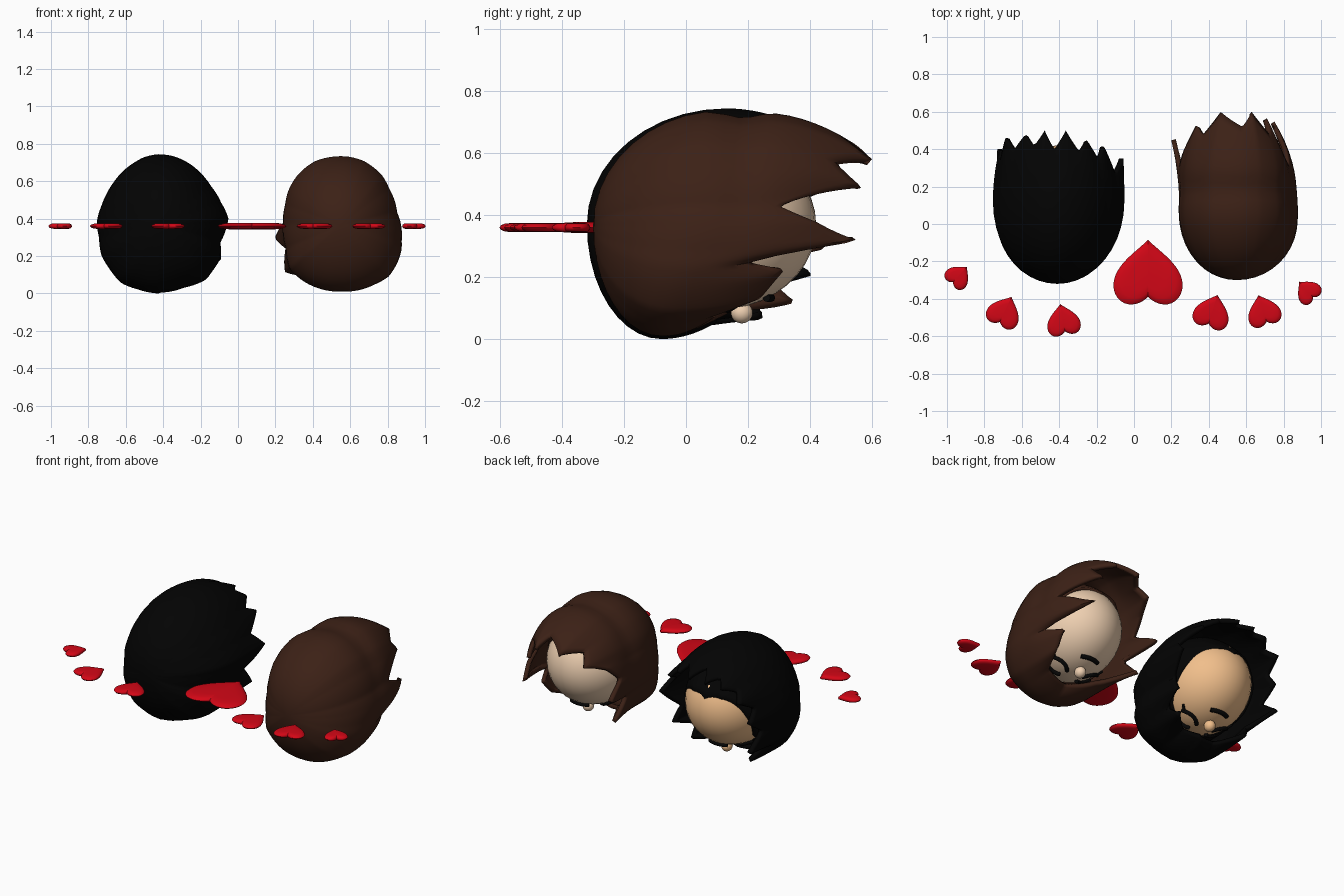
import bpy, bmesh, math
from mathutils import Vector, Matrix

if "Cube" in bpy.data.objects:
    bpy.data.objects.remove(bpy.data.objects["Cube"])


def material(name, col):
    m = bpy.data.materials.new(name)
    m.diffuse_color = (*col, 1)
    m.use_nodes = True
    m.node_tree.nodes["Principled BSDF"].inputs["Base Color"].default_value = m.diffuse_color
    return m


RED = material("red", (0.65, 0.002, 0.008))
INK = material("ink", (0.002, 0.002, 0.002))
BROWN = material("brown", (0.045, 0.015, 0.008))
BLACK = material("black", (0.001, 0.001, 0.001))
PALE = material("pale skin", (0.86, 0.63, 0.44))
TAN = material("tan skin", (0.88, 0.52, 0.26))


def finish(name, bm, mat, angle=45):
    bmesh.ops.recalc_face_normals(bm, faces=bm.faces)
    me = bpy.data.meshes.new(name)
    bm.to_mesh(me)
    bm.free()
    ob = bpy.data.objects.new(name, me)
    bpy.context.collection.objects.link(ob)
    me.materials.append(mat)
    bpy.ops.object.select_all(action='DESELECT')
    ob.select_set(True)
    bpy.context.view_layer.objects.active = ob
    bpy.ops.object.shade_smooth_by_angle(angle=math.radians(angle))
    return ob


def ball(name, loc, radii, mat):
    bm = bmesh.new()
    mtx = Matrix.Translation(loc) @ Matrix.Diagonal((*radii, 1))
    bmesh.ops.create_uvsphere(bm, u_segments=36, v_segments=20, radius=1, matrix=mtx)
    return finish(name, bm, mat)


def lookup(keys, a):
    # linear interpolation of (radius, tip y, tip radius) around the head
    for k0, k1 in zip(keys, keys[1:]):
        if k0[0] <= a <= k1[0]:
            t = (a - k0[0]) / (k1[0] - k0[0])
            return [p + (q - p) * t for p, q in zip(k0[1:], k1[1:])]


def hair(name, cx, cz, y0, keys, dip, side_y, mat, power=2.0):
    # meridians run from the crown (-y) to a zigzag hem of locks (+y)
    n, half = 144, 10
    bm = bmesh.new()
    pole = bm.verts.new((cx, y0, cz))
    cols = []
    for i in range(n):
        deg = -90 + 360 * i / n
        a = math.radians(deg)
        R, tip, rt = lookup(keys, deg)
        sn = math.sin(a)
        ye = side_y + ((side_y + 0.08) * sn if sn < 0 else (0.13 - side_y) * sn)
        col = []
        for j in range(1, 2 * half + 1):
            if j <= half:
                th = j / half * math.pi / 2
                y, r = ye - (ye - y0) * math.cos(th), R * math.sin(th)
            else:
                s = (j - half) / half
                y, r = ye + (tip - ye) * s, R + (rt - R) * s ** power
            r *= 1 - dip * max(0, sn + 0.3) * math.exp(-((y - 0.18) / 0.07) ** 2)
            col.append(bm.verts.new((cx + r * math.cos(a), y, cz + r * sn)))
        cols.append(col)
    for i in range(n):
        c, d = cols[i], cols[(i + 1) % n]
        bm.faces.new((pole, c[0], d[0]))
        for j in range(2 * half - 1):
            bm.faces.new((c[j], c[j + 1], d[j + 1], d[j]))
    ob = finish(name, bm, mat)
    sol = ob.modifiers.new("thickness", 'SOLIDIFY')
    sol.thickness = 0.025
    sol.offset = -1
    return ob


def stroke(name, pts, r, mat):
    cu = bpy.data.curves.new(name, 'CURVE')
    cu.dimensions = '3D'
    cu.bevel_depth = r
    cu.bevel_resolution = 2
    cu.use_fill_caps = True
    sp = cu.splines.new('POLY')
    sp.points.add(len(pts) - 1)
    for p, co in zip(sp.points, pts):
        p.co = (*co, 1)
    ob = bpy.data.objects.new(name, cu)
    bpy.context.collection.objects.link(ob)
    cu.materials.append(mat)


def face(tag, cx, cz, skin):
    C, rad = Vector((cx, 0.1, cz)), Vector((0.265, 0.32, 0.27))
    ball(tag + "_head", C, rad, skin)
    ball(tag + "_nose", (cx, 0.18, cz - 0.28), (0.032, 0.035, 0.034), skin)

    def on_face(x, y):
        q = 1 - (x / rad.x) ** 2 - ((y - C.y) / rad.y) ** 2
        return (cx + x, y, cz - rad.z * math.sqrt(q) - 0.006)

    # closed eyes, brows and lashes, then mouth
    for s, side in ((-1, "left"), (1, "right")):
        for k, (y, w) in enumerate(((0.13, 0.055), (0.075, 0.05))):
            stroke(f"{tag}_{side}_{('eye', 'brow')[k]}",
                   [on_face(s * 0.11 + w * t / 4, y + (0.03 if k == 0 else -0.02) * (1 - (t / 4) ** 2))
                    for t in range(-4, 5)], 0.012, INK)
        stroke(f"{tag}_{side}_lash", [on_face(s * 0.155, 0.14), on_face(s * 0.18, 0.16)], 0.008, INK)
    stroke(tag + "_mouth", [on_face(0.06 * t / 4, 0.275 - 0.015 * (t / 4) ** 2)
                            for t in range(-4, 5)], 0.013, INK)


# brown head: (angle, radius, tip y, tip radius)
brown = [(-90, .355, .05, .30), (-60, .365, .10, .33), (-47, .375, .24, .32), (-31, .36, .32, .27),
         (-22, .35, .20, .31), (-14, .335, .56, .20), (3, .32, .42, .26), (13, .31, .30, .29),
         (38, .33, .57, .20), (50, .35, .48, .27), (70, .37, .60, .23), (84, .375, .52, .28),
         (112, .375, .60, .23), (130, .36, .48, .28), (147, .34, .53, .26), (160, .32, .40, .30),
         (178, .31, .30, .31), (191, .315, .46, .36), (203, .32, .22, .32), (220, .36, .34, .39),
         (238, .36, .15, .32), (270, .355, .05, .30)]
hair("brown_hair", 0.55, 0.365, -0.30, brown, 0.05, 0.08, BROWN, 2.5)
face("brown_haired", 0.55, 0.365, PALE)

# black head
black = [(-90, .365, .10, .31), (-70, .36, .07, .31), (-51, .38, .20, .38), (-42, .37, .12, .35),
         (-30, .365, .27, .37), (-17, .33, .22, .31), (5, .36, .35, .355), (20, .34, .27, .33),
         (37, .335, .42, .31), (45, .34, .35, .31), (57, .35, .45, .29), (68, .36, .39, .31),
         (80, .37, .50, .26), (93, .375, .40, .30), (105, .37, .50, .26), (114, .36, .42, .30),
         (126, .35, .48, .29), (138, .34, .40, .31), (150, .335, .46, .32), (163, .335, .34, .32),
         (178, .345, .40, .31), (192, .34, .28, .32), (207, .36, .41, .36), (220, .365, .2, .34),
         (236, .38, .25, .37), (250, .37, .08, .33), (270, .37, .10, .315)]
hair("black_hair", -0.41, 0.37, -0.32, black, 0, 0.12, BLACK)
face("black_haired", -0.41, 0.37, TAN)

# inner nape layers lying close on each skull
nape_b = [(-90, .28, .0, .27), (-30, .28, .08, .275), (15, .285, .26, .235), (50, .285, .33, .21),
          (90, .288, .37, .16), (130, .285, .33, .21), (165, .285, .26, .235), (210, .28, .08, .275),
          (270, .28, .0, .27)]
nape_k = [(-90, .28, .0, .27), (-40, .28, .1, .275), (0, .285, .26, .24), (50, .285, .38, .15),
          (90, .288, .405, .10), (130, .285, .38, .15), (180, .285, .30, .225), (215, .285, .22, .26),
          (235, .28, .1, .275), (270, .28, .0, .27)]
hair("brown_nape", 0.55, 0.365, -0.22, nape_b, 0, 0.06, BROWN)
hair("black_nape", -0.41, 0.37, -0.22, nape_k, 0, 0.06, BLACK)


def heart(name, cx, cy, size, turn):
    # puffed heart, point towards +y before turning
    n, h = 56, 0.018 if size > 0.3 else 0.015
    bm = bmesh.new()
    rows = [(.55, 1), (.8, .85), (.94, .5), (1, 0), (.94, -.5), (.8, -.85), (.55, -1)]
    rot = Matrix.Rotation(math.radians(turn), 3, 'Z')
    rings = []
    for s, z in rows:
        ring = []
        for i in range(n):
            t = 2 * math.pi * i / n
            x = 16 * math.copysign(abs(math.sin(t)) ** 2.3, math.sin(t))
            y = -(13 * math.cos(t) - 3.5 * math.cos(2 * t) - 1.5 * math.cos(3 * t) - 0.5 * math.cos(4 * t)) - 2.5
            p = rot @ Vector((x * s * size / 32, y * s * size / 28, 0))
            ring.append(bm.verts.new((cx + p.x, cy + p.y, 0.36 + z * h)))
        rings.append(ring)
    for a, b in zip(rings, rings[1:]):
        for i in range(n):
            k = (i + 1) % n
            bm.faces.new((a[i], a[k], b[k], b[i]))
    bm.faces.new(rings[0])
    bm.faces.new(rings[-1][::-1])
    finish(name, bm, RED, 60)


# arc of hearts
for i, spec in enumerate([(0.075, -0.255, 0.37, 0), (-0.935, -0.275, 0.135, -42), (-0.69, -0.465, 0.18, -25),
                          (-0.38, -0.51, 0.18, 10), (0.42, -0.465, 0.195, -17), (0.69, -0.46, 0.18, 17),
                          (0.925, -0.355, 0.135, 42)]):
    heart(f"heart_{i}", *spec)
